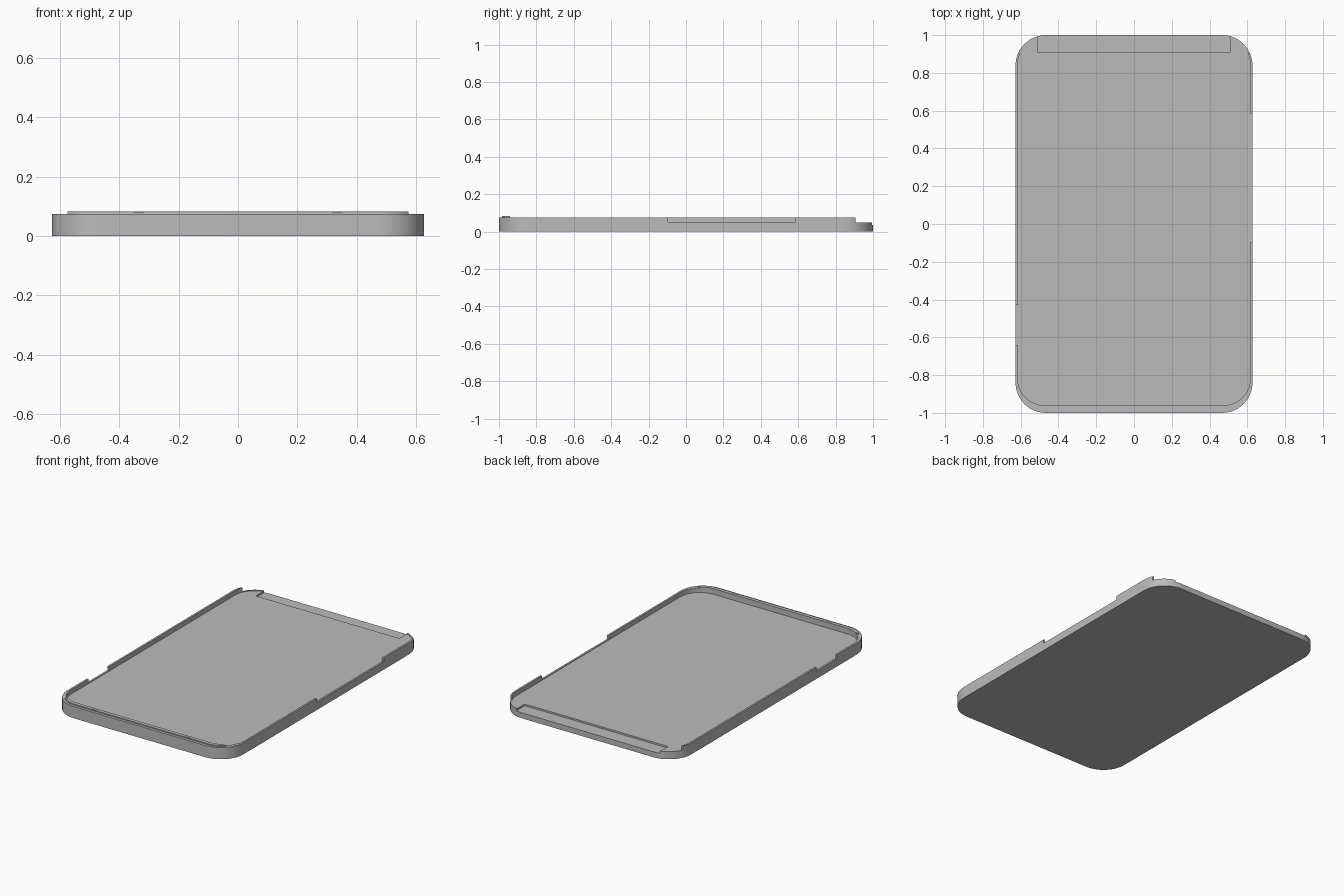
import bpy
import bmesh
import math

if "Cube" in bpy.data.objects:
    bpy.data.objects.remove(bpy.data.objects["Cube"], do_unlink=True)

grey = bpy.data.materials.new("matte grey")
grey.use_nodes = True
grey.diffuse_color = (0.5, 0.5, 0.5, 1)
bsdf = next(n for n in grey.node_tree.nodes if n.type == 'BSDF_PRINCIPLED')
bsdf.inputs["Base Color"].default_value = (0.5, 0.5, 0.5, 1)
bsdf.inputs["Roughness"].default_value = 0.6


def slab(name, x, y, z, radius=0.0, steps=14):
    """Upright prism over the x, y and z ranges, with rounded corners in plan."""
    bm = bmesh.new()
    centres = [(x[1] - radius, y[1] - radius), (x[0] + radius, y[1] - radius),
               (x[0] + radius, y[0] + radius), (x[1] - radius, y[0] + radius)]
    outline = []
    for corner, (cx, cy) in enumerate(centres):
        count = steps if radius else 0
        for i in range(count + 1):
            a = math.pi / 2 * (corner + (i / count if count else 0))
            outline.append(bm.verts.new((cx + radius * math.cos(a),
                                         cy + radius * math.sin(a), z[0])))
    base = bm.faces.new(outline)
    top = bmesh.ops.extrude_face_region(bm, geom=[base])
    moved = [v for v in top["geom"] if isinstance(v, bmesh.types.BMVert)]
    bmesh.ops.translate(bm, verts=moved, vec=(0, 0, z[1] - z[0]))
    bmesh.ops.recalc_face_normals(bm, faces=bm.faces)
    mesh = bpy.data.meshes.new(name)
    bm.to_mesh(mesh)
    bm.free()
    mesh.materials.append(grey)
    obj = bpy.data.objects.new(name, mesh)
    bpy.context.collection.objects.link(obj)
    return obj


def cut(obj, *cutters):
    """Carve each cutter out of the object, then discard the cutter."""
    for cutter in cutters:
        cutter.hide_render = True
        mod = obj.modifiers.new("cut", 'BOOLEAN')
        mod.operation = 'DIFFERENCE'
        mod.solver = 'EXACT'
        mod.object = cutter
        bpy.context.view_layer.objects.active = obj
        bpy.ops.object.modifier_apply(modifier=mod.name)
        bpy.data.objects.remove(cutter, do_unlink=True)


def finish(obj):
    bpy.ops.object.select_all(action='DESELECT')
    obj.select_set(True)
    bpy.context.view_layer.objects.active = obj
    bpy.ops.object.shade_smooth_by_angle(angle=math.radians(30))


def cavity():
    return slab("cavity", (-0.615, 0.615), (-0.96, 0.988), (0.046, 0.2), 0.14)


# Tray: rounded plate with a thin rim around a shallow floor
tray = slab("tray", (-0.627, 0.627), (-1, 1), (0, 0.075), 0.16)
cut(tray,
    cavity(),
    # lowered back end and its recessed strip
    slab("back_step", (-0.8, 0.8), (0.905, 1.2), (0.049, 0.2)),
    slab("back_recess", (-0.51, 0.51), (0.91, 1.2), (0.035, 0.2)),
    # side openings in the rim
    slab("long_notch", (0.56, 0.8), (-0.095, 0.585), (0.05, 0.2)),
    slab("short_notch", (-0.8, -0.56), (-0.64, -0.43), (0.05, 0.2)))
finish(tray)

# Raised lip along the front rim, wrapping into the corners
lip = slab("front_lip", (-0.613, 0.613), (-0.983, 0.9), (0.07, 0.082), 0.14)
cut(lip, cavity(), slab("lip_end", (-0.8, 0.8), (-0.94, 1.2), (0, 0.2)))
# Two small nicks in the lip's outer edge
for side in (-1, 1):
    mid = 0.335 * side
    cut(lip, slab("nick", (mid - 0.016, mid + 0.016), (-1.1, -0.977), (0.079, 0.2)))
finish(lip)
